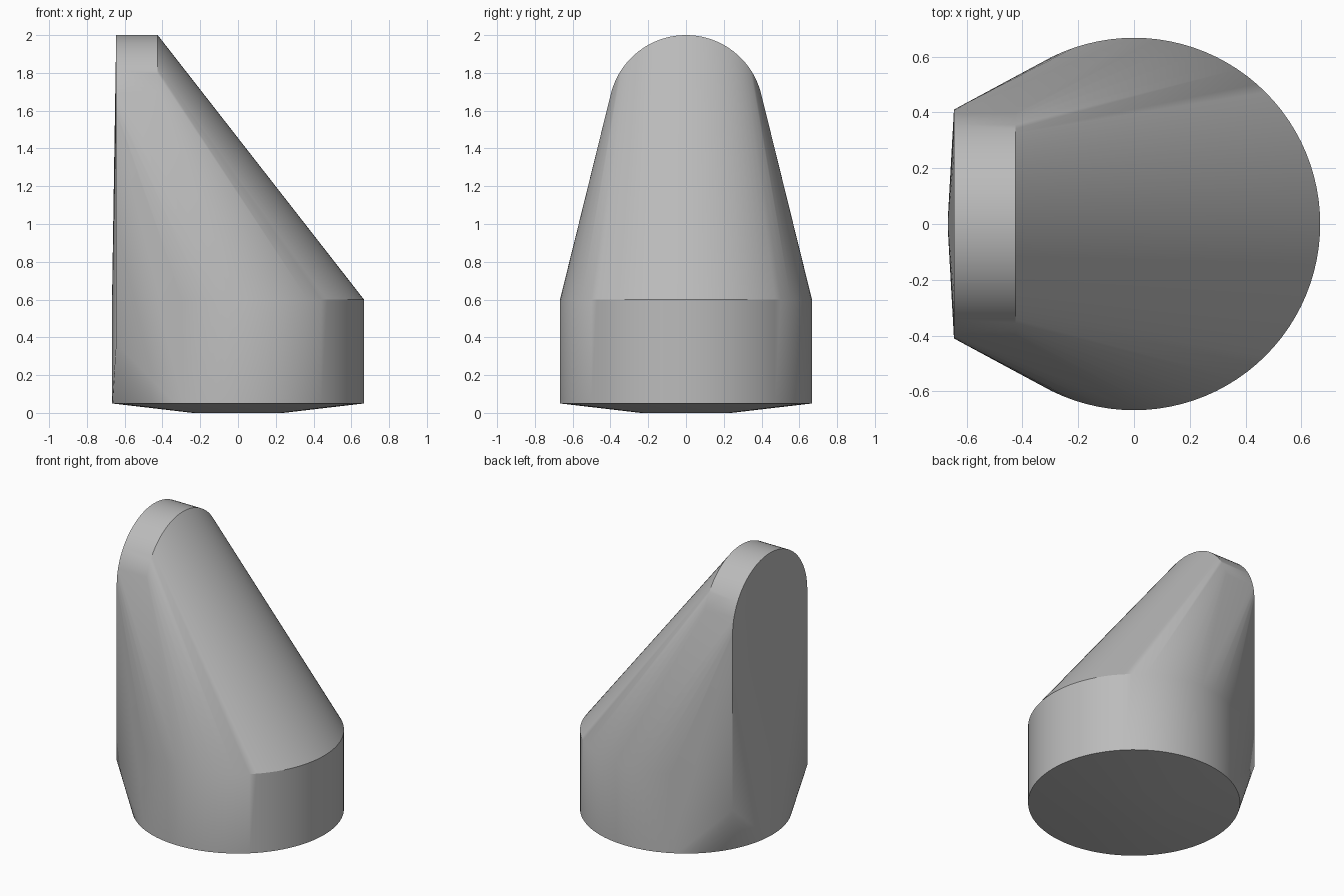
import bpy, bmesh
from math import cos, sin, pi, radians

cube = bpy.data.objects.get("Cube")
if cube:
    bpy.data.objects.remove(cube, do_unlink=True)

grey = bpy.data.materials.new("plain grey")
grey.use_nodes = True
grey.diffuse_color = (0.5, 0.5, 0.5, 1)
grey.node_tree.nodes["Principled BSDF"].inputs["Base Color"].default_value = (0.5, 0.5, 0.5, 1)

BASE_R, TOP_R = 0.667, 0.41
SEGS = 96


def ring(radius, z):
    return [(radius * cos(2 * pi * i / SEGS), radius * sin(2 * pi * i / SEGS), z)
            for i in range(SEGS)]


def arch(x, foot):
    # Upright plate outline: half circle on top, straight sides to the foot
    arc = [(x, TOP_R * cos(pi * i / 48), 2 - TOP_R + TOP_R * sin(pi * i / 48))
           for i in range(49)]
    return arc + [(x, s * TOP_R, foot) for s in (-1, 1)]


# Round base with a shallow underside, blended tightly into the upright plate
points = ring(0.24, 0) + ring(BASE_R, 0.05) + ring(BASE_R, 0.6)
points += arch(-0.645, 0.37) + arch(-0.425, 0.37)

bm = bmesh.new()
for p in points:
    bm.verts.new(p)
hull = bmesh.ops.convex_hull(bm, input=bm.verts[:])
loose = [v for v in bm.verts if not v.link_faces]
bmesh.ops.delete(bm, geom=loose, context="VERTS")
bmesh.ops.dissolve_limit(bm, angle_limit=radians(0.2), verts=bm.verts[:], edges=bm.edges[:])
bmesh.ops.recalc_face_normals(bm, faces=bm.faces[:])

mesh = bpy.data.meshes.new("sloped_body")
bm.to_mesh(mesh)
bm.free()
mesh.materials.append(grey)
body = bpy.data.objects.new("sloped_body", mesh)
bpy.context.collection.objects.link(body)

bpy.ops.object.select_all(action="DESELECT")
body.select_set(True)
bpy.context.view_layer.objects.active = body
bpy.ops.object.shade_smooth_by_angle(angle=radians(30))
